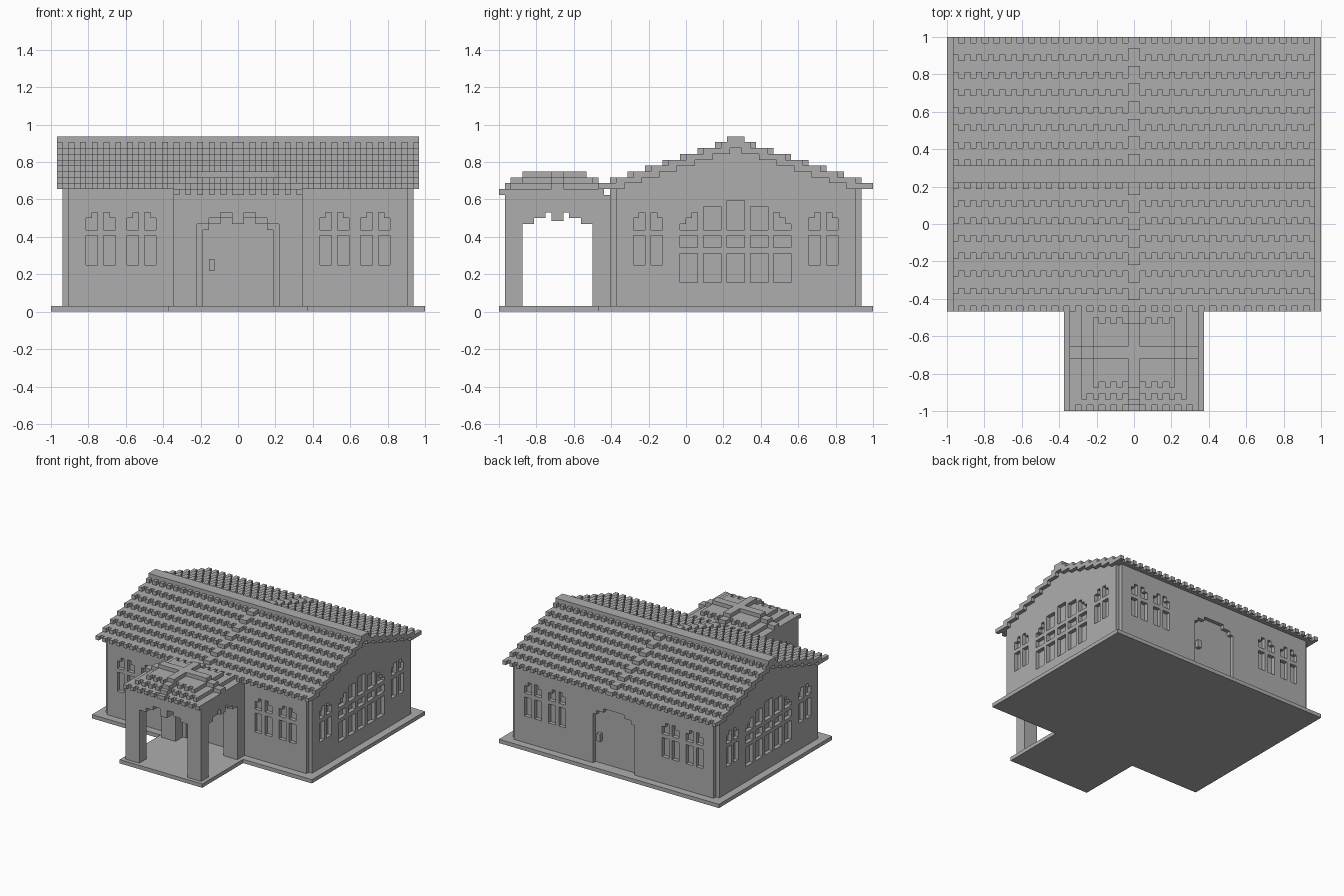
import bpy, bmesh
from mathutils import Matrix, Vector

if "Cube" in bpy.data.objects:
    bpy.data.objects.remove(bpy.data.objects["Cube"])

U = 1 / 32          # one block
MID = 8.5           # ridge line of the main house, in blocks

stone = bpy.data.materials.new("plain_grey")
stone.use_nodes = True
grey = (0.42, 0.42, 0.42, 1)
stone.diffuse_color = grey
stone.node_tree.nodes["Principled BSDF"].inputs["Base Color"].default_value = grey


def make(name, boxes):
    """One object from boxes (x0, x1, y0, y1, z0, z1) measured in blocks."""
    bm = bmesh.new()
    for x0, x1, y0, y1, z0, z1 in boxes:
        size = Vector((x1 - x0, y1 - y0, z1 - z0)) * U
        centre = Vector((x0 + x1, y0 + y1, z0 + z1)) * U / 2
        mat = Matrix.Translation(centre) @ Matrix.Diagonal((*size, 1))
        bmesh.ops.create_cube(bm, size=1, matrix=mat)
    mesh = bpy.data.meshes.new(name)
    bm.to_mesh(mesh)
    bm.free()
    mesh.materials.append(stone)
    obj = bpy.data.objects.new(name, mesh)
    bpy.context.collection.objects.link(obj)
    return obj


def carve(obj, boxes):
    cutter = make(obj.name + "_cutter", boxes)
    cutter.hide_render = True
    cutter.hide_set(True)
    cutter.display_type = 'WIRE'
    mod = obj.modifiers.new("openings", 'BOOLEAN')
    mod.operation = 'DIFFERENCE'
    mod.solver = 'EXACT'
    mod.use_self = True
    mod.object = cutter


def window_pair(a):
    """Two narrow windows starting at a: (start, end, bottom, top) openings."""
    return [(a, a + 2, 8, 13), (a + 3, a + 5, 8, 13),
            (a, a + 2, 14, 16), (a + 1, a + 2, 14, 17),
            (a + 3, a + 5, 14, 16), (a + 3, a + 4, 14, 17)]


def arch(c, half, top):
    """Stepped arch opening around c."""
    return [(c - half + 2 * i, c + half - 2 * i, 0.5, top + i) for i in range(3)]


# Ground slab
make("base_slab", [(-32, 32, -15, 32, 0, 1)])
make("porch_slab", [(-12, 12, -32, -15, 0, 1)])

# Main house, with windows and doors sunk one block into front and back
house = make("house_walls", [(-29, 29, -13, 30, 1, 21)])
door = [(-6, 6, 1, 14), (-5, 5, 1, 15), (-3, 3, 1, 16)]
openings = [o for a in (-26, -19, 14, 21) for o in window_pair(a)] + door
carve(house, [(a, b, y0, y0 + 2, z0, z1)
              for a, b, z0, z1 in openings for y0 in (-14, 29)])
make("front_door_handle", [(-5, -4, -13, -12, 7, 9)])
make("back_door_handle", [(4, 5, 29, 30, 7, 9)])

# Side walls with window pairs and a large stepped window
side = window_pair(-9) + window_pair(21)
for i, top in enumerate((17, 18, 19, 18, 17)):
    a = -1 + 4 * i
    side += [(a, a + 3, 5, 10), (a, a + 3, 11, 13)]
    if i in (0, 4):
        for s in range(3):
            side.append((a + s if i == 0 else a, a + 3 if i == 0 else a + 3 - s,
                         14, 15 + s))
    else:
        side.append((a, a + 3, 14, top))
for name, x in (("right", -30), ("left", 29)):
    wall = make(name + "_wall", [(x, x + 1, -12, 29, 1, 21)])
    carve(wall, [(x - 1, x + 2, a, b, z0, z1) for a, b, z0, z1 in side])
    make(name + "_gable", [(x, x + 1, -12 + 3 * k, 29 - 3 * k, 21 + k, 22 + k)
                           for k in range(7)])

# Main roof: stepped rows with a toothed lower edge and a centre cap
rows, teeth, caps = [], [], []
for k in range(8):
    z = 21 + k
    for s in (-1, 1):
        def span(x0, x1, near, far):
            ys = sorted((MID + s * near, MID + s * far))
            return (x0, x1, *ys, z, z + 1)
        edge = 23.5 - 3 * k
        rows.append(span(-31, 31, edge - 1, max(edge - 4.5, 0)))
        for i in range(0, 31, 2):
            teeth += [span(i, i + 1, edge, edge - 1), span(-i - 1, -i, edge, edge - 1)]
        if k:
            caps.append(span(-1, 1, edge + 1, edge - 1))
make("roof_rows", rows)
make("roof_tile_teeth", teeth)
make("roof_centre_caps", caps)
make("roof_ridge", [(-31, 31, 7, 10, 29, 30)])

# Porch walls with arches on all sides
porch = make("porch_walls", [(-11, 11, -31, -13, 1, 20)])
carve(porch, [(a, b, -33, -12, z0, z1) for a, b, z0, z1 in arch(0, 7, 15)]
      + [(-13, 13, a, b, z0, z1) for a, b, z0, z1 in arch(-22, 6, 15)]
      + [(-7, 7, -28, -16, 0.5, 19)])
make("porch_keystones", [(-1, 1, -31, -28, 15, 17.5),
                         (-11, -7, -23, -21, 15.5, 17.5),
                         (7, 11, -23, -21, 15.5, 17.5)])

# Porch roof: three layers with toothed fronts and a crossed ridge
layers, porch_teeth, cross = [], [], []
for i, (half, front, back) in enumerate(((11, -32, -14), (9, -30, -15), (7, -28, -16))):
    z = 20 + i
    layers.append((-half, half, front + 1, back - (i == 2), z, z + 1))
    for x in range(0, half, 2):
        for x0 in (x, -x - 1):
            porch_teeth.append((x0, x0 + 1, front, front + 1, z, z + 1))
            if i == 2:
                porch_teeth.append((x0, x0 + 1, back - 1, back, z, z + 1))
    cross += [(-half, half, -23, -21, z + 1, z + 2),
              (-1, 1, front + (i == 0), back - (i == 2), z + 1, z + 2)]
make("porch_roof_layers", layers)
make("porch_roof_teeth", porch_teeth)
make("porch_roof_cross", cross)
